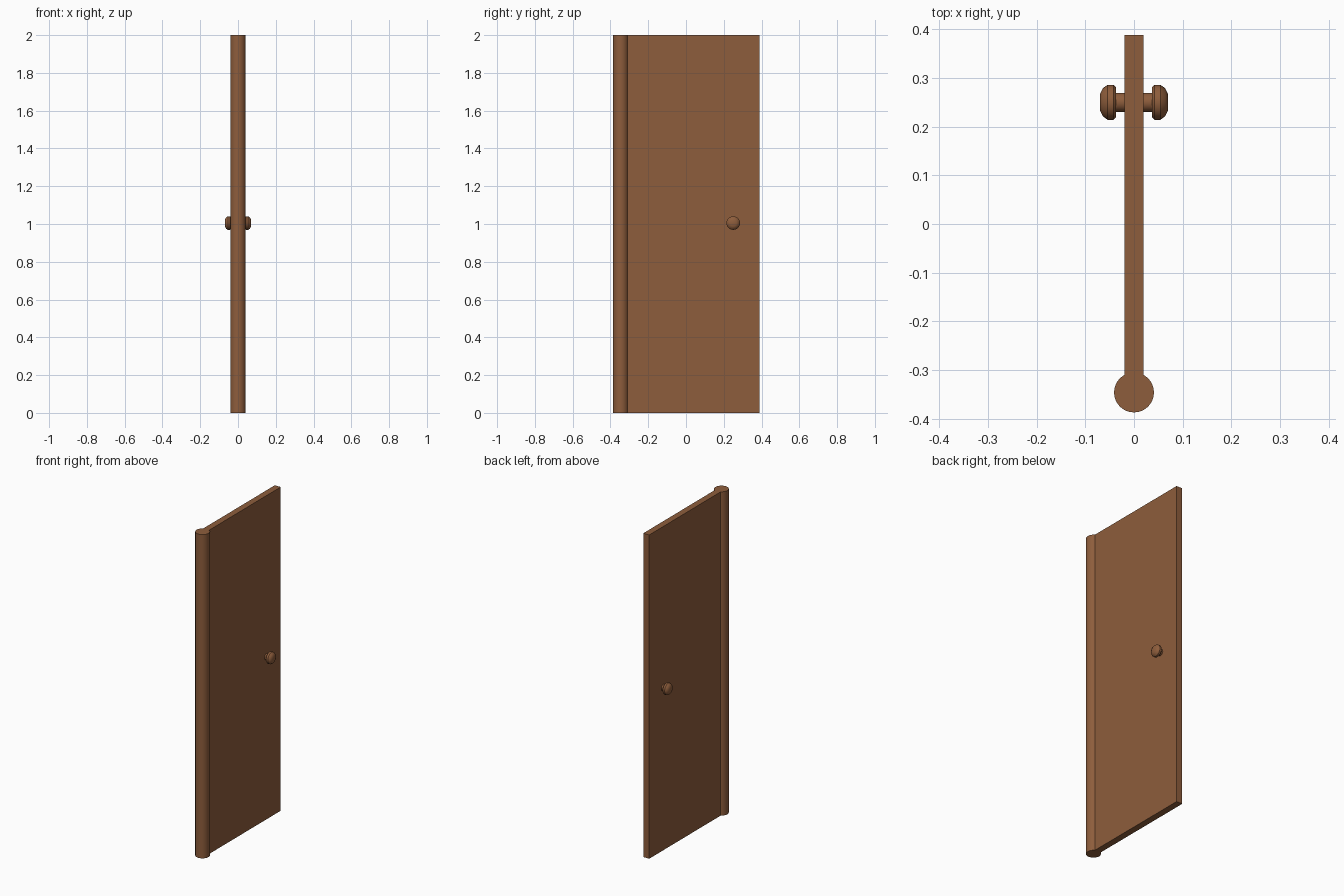
import bpy, bmesh, math

if "Cube" in bpy.data.objects:
    bpy.data.objects.remove(bpy.data.objects["Cube"])

wood = bpy.data.materials.new("brown_wood")
wood.diffuse_color = (0.27, 0.11, 0.045, 1)
wood.use_nodes = True
wood.node_tree.nodes["Principled BSDF"].inputs["Base Color"].default_value = wood.diffuse_color


def finish(obj, name):
    obj.name = name
    obj.data.materials.append(wood)
    bpy.ops.object.select_all(action='DESELECT')
    obj.select_set(True)
    bpy.context.view_layer.objects.active = obj
    bpy.ops.object.shade_smooth_by_angle(angle=math.radians(30))


def lathe_x(name, profile, side, y, z, n=24):
    """Revolve (distance, radius) points around the x axis."""
    bm = bmesh.new()
    rings = []
    for d, r in profile:
        rings.append([bm.verts.new((side * d, y + r * math.cos(2 * math.pi * i / n),
                                    z + r * math.sin(2 * math.pi * i / n))) for i in range(n)])
    for a, b in zip(rings, rings[1:]):
        for i in range(n):
            j = (i + 1) % n
            bm.faces.new((a[i], a[j], b[j], b[i]))
    bm.faces.new(rings[0])
    bm.faces.new(rings[-1])
    bmesh.ops.recalc_face_normals(bm, faces=bm.faces)
    me = bpy.data.meshes.new(name)
    bm.to_mesh(me)
    bm.free()
    obj = bpy.data.objects.new(name, me)
    bpy.context.collection.objects.link(obj)
    finish(obj, name)


# door panel, starting inside the hinge post
y0, y1 = -0.345, 0.388
bpy.ops.mesh.primitive_cube_add(size=1, location=(0, (y0 + y1) / 2, 1))
panel = bpy.context.object
panel.scale = (0.04, y1 - y0, 2)
bpy.ops.object.transform_apply(location=False, rotation=False, scale=True)
finish(panel, "door_panel")

# round hinge post
bpy.ops.mesh.primitive_cylinder_add(vertices=32, radius=0.041, depth=2, location=(0, -0.346, 1))
finish(bpy.context.object, "hinge_post")

# knob with stem on both faces
knob = [(0.015, 0.0195), (0.037, 0.0195), (0.037, 0.031), (0.042, 0.036),
        (0.054, 0.036), (0.064, 0.029), (0.07, 0.017)]
for side, label in ((-1, "left"), (1, "right")):
    lathe_x("door_knob_" + label, knob, side, 0.25, 1.005)
